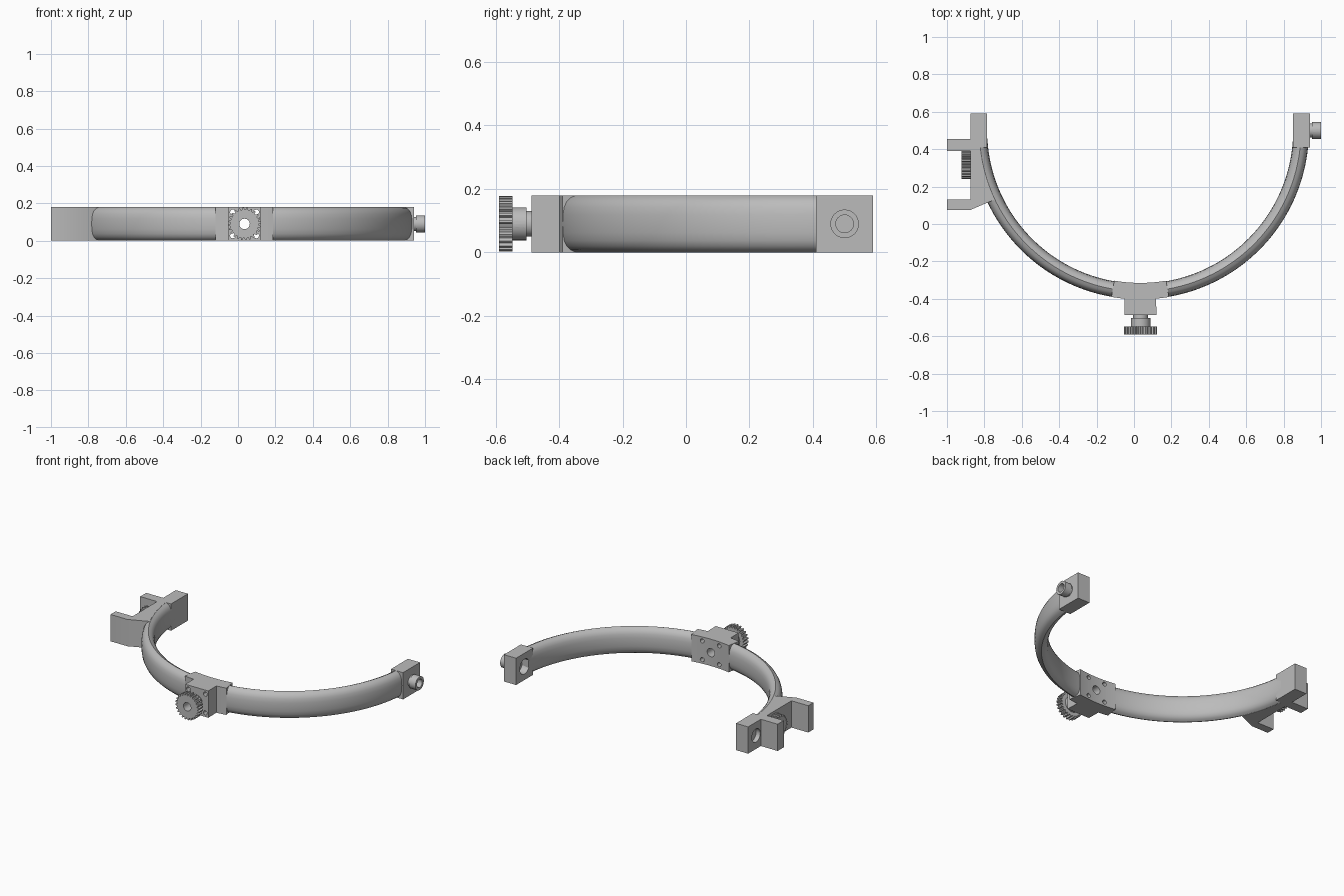
import bpy, bmesh, math
from mathutils import Matrix, Vector

old = bpy.data.objects.get("Cube")
if old:
    bpy.data.objects.remove(old, do_unlink=True)

H = 0.18            # overall height
MID = H / 2
CX, CY = 0.033, 0.5  # centre of the half ring

grey = bpy.data.materials.new("plain_grey")
grey.use_nodes = True
grey.diffuse_color = (0.5, 0.5, 0.5, 1)
bsdf = next(n for n in grey.node_tree.nodes if n.type == 'BSDF_PRINCIPLED')
bsdf.inputs["Base Color"].default_value = (0.5, 0.5, 0.5, 1)


def make_object(name, bm):
    bmesh.ops.recalc_face_normals(bm, faces=bm.faces[:])
    mesh = bpy.data.meshes.new(name)
    bm.to_mesh(mesh)
    bm.free()
    mesh.materials.append(grey)
    obj = bpy.data.objects.new(name, mesh)
    bpy.context.collection.objects.link(obj)
    return obj


def prism(name, outline, z0, z1, matrix=Matrix()):
    """Extrude a 2D outline from z0 to z1, then place it."""
    bm = bmesh.new()
    face = bm.faces.new([bm.verts.new((x, y, z0)) for x, y in outline])
    top = bmesh.ops.extrude_face_region(bm, geom=[face])["geom"]
    bmesh.ops.translate(bm, vec=(0, 0, z1 - z0),
                        verts=[v for v in top if isinstance(v, bmesh.types.BMVert)])
    bm.transform(matrix)
    return make_object(name, bm)


def along(axis, at):
    """Matrix that points local z along an axis, through a point."""
    turn = Vector(axis).to_track_quat('Z', 'Y').to_matrix().to_4x4()
    return Matrix.Translation(at) @ turn


def circle(r, n=32):
    return [(r * math.cos(2 * math.pi * i / n), r * math.sin(2 * math.pi * i / n)) for i in range(n)]


def rod(name, r, axis, at, z0, z1, n=32):
    return prism(name, circle(r, n), z0, z1, along(axis, at))


def gear_outline(r, teeth, depth):
    pts = []
    for i in range(teeth):
        for step, rad in ((0, r - depth), (0.35, r - depth), (0.5, r), (0.85, r)):
            a = 2 * math.pi * (i + step) / teeth
            pts.append((rad * math.cos(a), rad * math.sin(a)))
    return pts


def cut(obj, cutters):
    """Subtract the cutters, bake the result and drop the cutters."""
    for c in cutters:
        c.hide_render = True
        mod = obj.modifiers.new("hole", 'BOOLEAN')
        mod.operation = 'DIFFERENCE'
        mod.solver = 'EXACT'
        mod.object = c
    bpy.context.view_layer.update()
    baked = bpy.data.meshes.new_from_object(
        obj.evaluated_get(bpy.context.evaluated_depsgraph_get()))
    obj.modifiers.clear()
    obj.data = baked
    for c in cutters:
        bpy.data.objects.remove(c, do_unlink=True)


def hole(r, axis, at, z0, z1, n=24):
    return rod("hole_cutter", r, axis, at, z0, z1, n)


def arc(r, a0, a1, n):
    return [(CX + r * math.cos(math.radians(a0 + (a1 - a0) * i / n)),
             CY + r * math.sin(math.radians(a0 + (a1 - a0) * i / n))) for i in range(n + 1)]


X, Y, Z = (1, 0, 0), (0, 1, 0), (0, 0, 1)

# Half ring: rounded section with a ridge on top and bottom, swept round the arc
quarter = [(0, 0.09), (0.017, 0.082), (0.029, 0.07), (0.037, 0.053), (0.041, 0.028)]
right = quarter + [(0.042, 0)] + [(r, -z) for r, z in reversed(quarter)]
section = right + [(-r, z) for r, z in reversed(right[1:-1])]
bm = bmesh.new()
rings = []
STEPS = 96
for i in range(STEPS + 1):
    a = math.radians(183 + 174 * i / STEPS)
    rings.append([bm.verts.new((CX + (0.86 + r) * math.cos(a), CY + (0.86 + r) * math.sin(a), MID + z))
                  for r, z in section])
for a, b in zip(rings, rings[1:]):
    for j in range(len(section)):
        k = (j + 1) % len(section)
        bm.faces.new((a[j], a[k], b[k], b[j]))
bm.faces.new(rings[0])
bm.faces.new(rings[-1])
half_ring = make_object("half_ring", bm)

# Front block, curved at the back, with a boss and five through holes
AX = 0.035
outline = (arc(0.815, 260.2, 279.8, 12) + arc(0.903, 279.8, 275.4, 4)
           + [(AX + 0.085, -0.487), (AX - 0.085, -0.487)] + arc(0.903, 264.6, 260.2, 4))
front_block = prism("front_block", outline, 0, H)
front_holes = [(0, 0, 0.028)] + [(sx * 0.063, sz * 0.063, 0.014) for sx in (-1, 1) for sz in (-1, 1)]
cutters = [hole(r, Y, (AX + dx, 0, MID + dz), -0.55, -0.25) for dx, dz, r in front_holes]
cut(front_block, cutters)
# clear the same holes through the ring behind the block
cut(half_ring, [hole(r, Y, (AX + dx, 0, MID + dz), -0.55, -0.25) for dx, dz, r in front_holes])

# Front gear and its hub, bored through, with a cross hole for a set screw
axis_front = (AX, 0, MID)
front_gear = prism("front_gear", gear_outline(0.088, 24, 0.012), -0.59, -0.547, along(Y, axis_front))
cut(front_gear, [hole(0.028, Y, axis_front, -0.7, -0.5)])
front_hub = rod("front_hub", 0.052, Y, axis_front, -0.548, -0.503)
cut(front_hub, [hole(0.028, Y, axis_front, -0.7, -0.4),
                hole(0.015, X, (AX, -0.524, MID), -0.2, 0.2)])
front_neck = rod("front_neck", 0.04, Y, axis_front, -0.505, -0.485)
cut(front_neck, [hole(0.028, Y, axis_front, -0.7, -0.4)])

# Left end block with a stepped hole from the inside
pivot = (0, CY, MID)
left_end_block = prism("left_end_block", [(0.85, 0.41), (0.94, 0.41), (0.94, 0.59), (0.85, 0.59)], 0, H)
cut(left_end_block, [hole(0.03, X, pivot, 0.8, 1.0), hole(0.05, X, pivot, 0.8, 0.9)])

# Left collar on a short neck, with a vertical set screw hole
for name, r, x0, x1 in (("left_neck", 0.038, 0.938, 0.953), ("left_collar", 0.045, 0.952, 1.0)):
    part = rod(name, r, X, pivot, x0, x1)
    cutters = [hole(0.028, X, pivot, 0.8, 1.1)]
    if name == "left_collar":
        cutters.append(hole(0.014, Z, (0.972, CY, 0), -0.1, 0.3))
    cut(part, cutters)

# Right mount: end block, plate along the ring and two arms in one profile
outline = ([(-0.875, 0.59), (-0.785, 0.59), (-0.785, 0.41)] + arc(0.862, 186, 205.4, 10)
           + [(-0.875, 0.075), (-1, 0.075), (-1, 0.13), (-0.875, 0.13),
              (-0.875, 0.39), (-1, 0.39), (-1, 0.455), (-0.875, 0.455)])
right_mount = prism("right_mount", outline, 0, H)
cutters = [hole(0.03, X, pivot, -0.95, -0.7),
           hole(0.05, X, pivot, -0.815, -0.7), hole(0.045, X, pivot, -0.99, -0.845)]
# keep the outer recess clear of the arm
cutters[2].data.transform(Matrix.Translation((0, 0.006, 0)))
cutters += [hole(0.012, X, (0, y, z), -1.1, -0.94, 12) for y in (0.1025, 0.4225) for z in (0.05, 0.13)]
cut(right_mount, cutters)

# Right gear between the arms
axis_right = (0, 0.315, MID)
right_gear = prism("right_gear", gear_outline(0.075, 24, 0.011), -0.922, -0.874, along(X, axis_right))
cut(right_gear, [hole(0.022, X, axis_right, -1, -0.89)])

# Smooth the round faces, keep the edges sharp
for obj in list(bpy.context.scene.objects):
    if obj.type == 'MESH' and obj.data.materials and obj.data.materials[0] == grey:
        bpy.ops.object.select_all(action='DESELECT')
        obj.select_set(True)
        bpy.context.view_layer.objects.active = obj
        bpy.ops.object.shade_smooth_by_angle(angle=math.radians(30))
